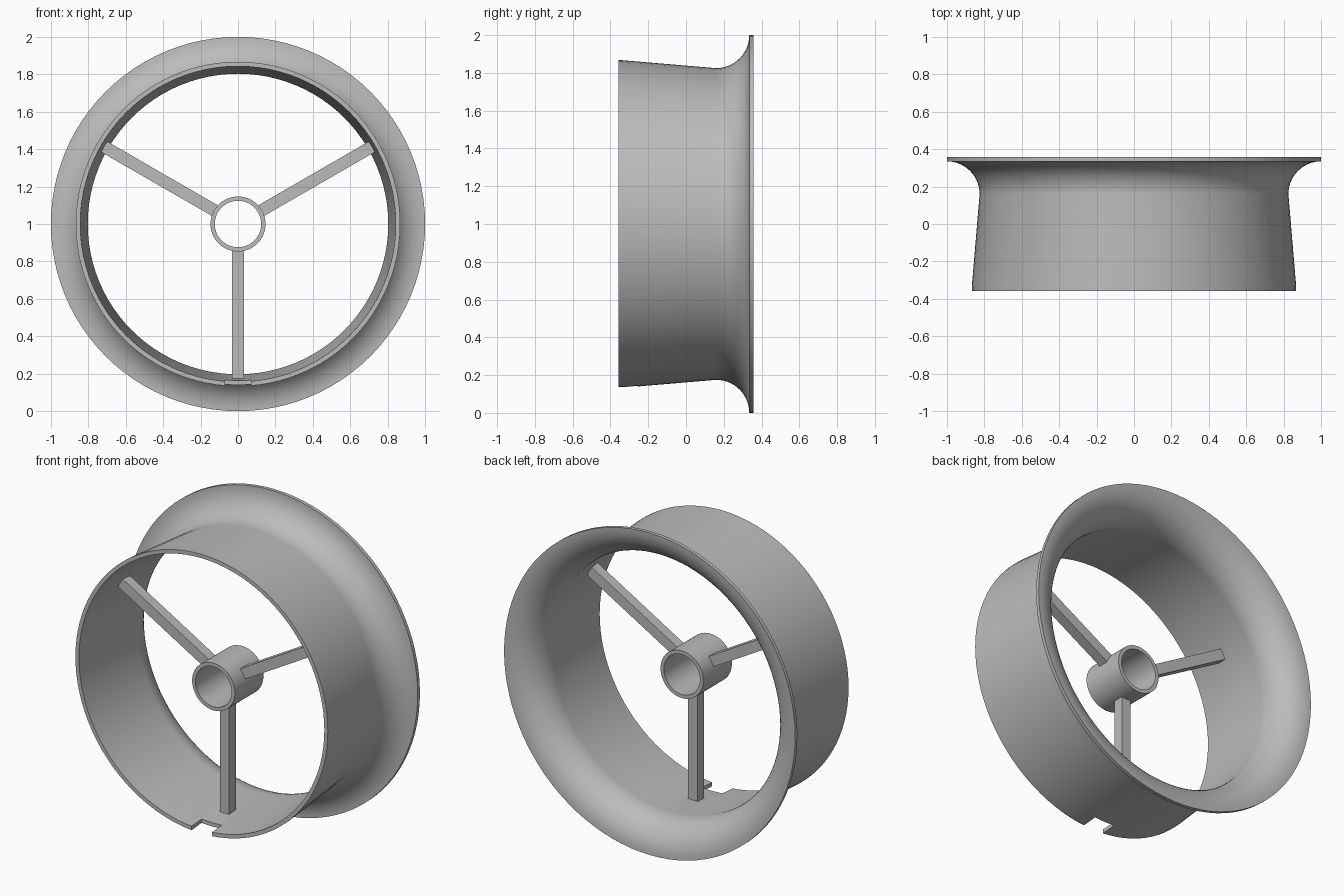
import bpy, bmesh
from math import sin, cos, pi, radians
from mathutils import Matrix, Vector

if "Cube" in bpy.data.objects:
    bpy.data.objects.remove(bpy.data.objects["Cube"])

grey = bpy.data.materials.new("plain grey")
grey.use_nodes = True
GREY = (0.5, 0.5, 0.5, 1)
grey.diffuse_color = GREY
grey.node_tree.nodes["Principled BSDF"].inputs["Base Color"].default_value = GREY

CENTRE = Vector((0, 0, 1))
HALF = 0.357          # half the depth of the duct


def make_object(name, bm):
    bmesh.ops.recalc_face_normals(bm, faces=bm.faces)
    mesh = bpy.data.meshes.new(name)
    bm.to_mesh(mesh)
    bm.free()
    mesh.materials.append(grey)
    obj = bpy.data.objects.new(name, mesh)
    obj.location = CENTRE
    bpy.context.collection.objects.link(obj)
    return obj


def lathe(name, profile, steps):
    """Spin a closed (radius, y) profile around the y axis."""
    bm = bmesh.new()
    verts = [bm.verts.new((r, y, 0)) for r, y in profile]
    edges = [bm.edges.new((v, verts[i - 1])) for i, v in enumerate(verts)]
    bmesh.ops.spin(bm, geom=verts + edges, cent=(0, 0, 0), axis=(0, 1, 0),
                   angle=2 * pi, steps=steps, use_merge=True)
    bmesh.ops.remove_doubles(bm, verts=bm.verts, dist=1e-5)
    return make_object(name, bm)


def box(name, size, offset, turn=0):
    bm = bmesh.new()
    bmesh.ops.create_cube(bm, size=1)
    bmesh.ops.scale(bm, vec=size, verts=bm.verts)
    bmesh.ops.translate(bm, vec=offset, verts=bm.verts)
    bmesh.ops.rotate(bm, cent=(0, 0, 0), verts=bm.verts,
                     matrix=Matrix.Rotation(turn, 3, 'Y'))
    return make_object(name, bm)


def smooth(obj):
    bpy.ops.object.select_all(action='DESELECT')
    bpy.context.view_layer.objects.active = obj
    obj.select_set(True)
    bpy.ops.object.shade_smooth_by_angle(angle=radians(30))


# Tapered duct with a quarter-round flared mouth at the back
def flare(radius, count=14):
    angles = [pi / 2 * i / count for i in range(count + 1)]
    return [(1 - radius * cos(a), 0.16 + radius * sin(a)) for a in angles]


outer = [(0.867, -HALF), (0.867, -HALF + 0.02)] + flare(0.175)
inner = [(0.843, -HALF), (0.843, -HALF + 0.02)] + flare(HALF - 0.16)
duct = lathe("flared_duct", outer + inner[::-1], 96)

# Rectangular notch in the bottom of the front rim
cutter = box("notch_cutter", (0.14, 0.2, 0.2), (0, -HALF, -0.85))
cutter.hide_render = True
cut = duct.modifiers.new("notch", 'BOOLEAN')
cut.operation = 'DIFFERENCE'
cut.solver = 'EXACT'
cut.object = cutter
bpy.context.view_layer.objects.active = duct
duct.select_set(True)
bpy.ops.object.modifier_apply(modifier=cut.name)
bpy.data.objects.remove(cutter)
smooth(duct)

# Open tube hub
hub = lathe("hub", [(0.147, -0.24), (0.147, 0.04), (0.124, 0.04), (0.124, -0.24)], 64)
smooth(hub)

# Three square spokes: one straight down, two up to the sides
for name, turn in (("bottom", 0), ("left", -120), ("right", 120)):
    box(name + "_spoke", (0.065, 0.065, 0.695), (0, -0.1, -0.4835), radians(turn))
